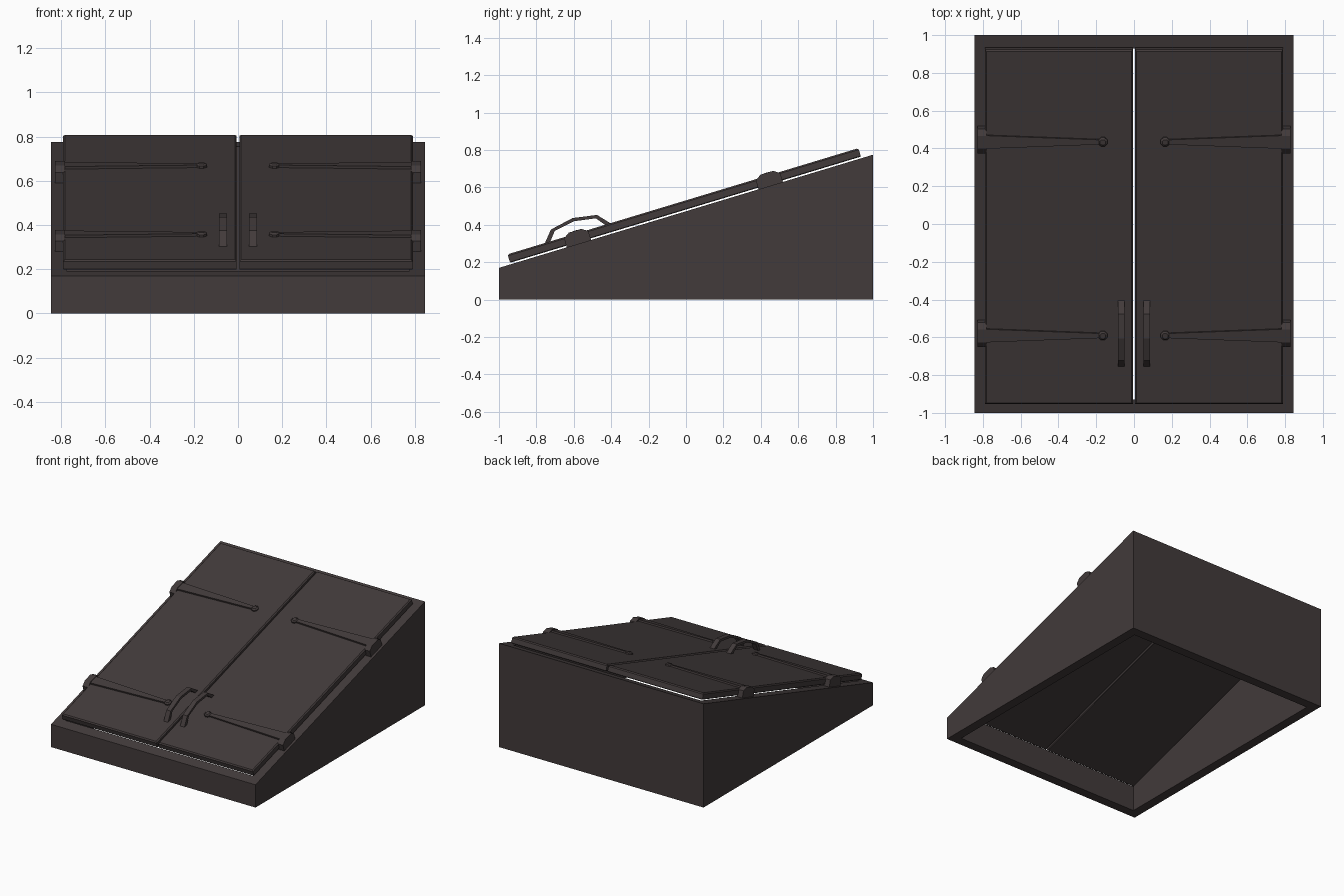
import bpy, bmesh, math
from mathutils import Vector

if "Cube" in bpy.data.objects:
    bpy.data.objects.remove(bpy.data.objects["Cube"])

SLOPE = math.atan2(0.605, 2.0)
CO, SI = math.cos(SLOPE), math.sin(SLOPE)
MID_Z = 0.4725

mat = bpy.data.materials.new("dark_iron_brown")
mat.diffuse_color = (0.054, 0.043, 0.043, 1)
mat.use_nodes = True
mat.node_tree.nodes["Principled BSDF"].inputs["Base Color"].default_value = mat.diffuse_color


def on_slope(x, u, n):
    """x across, u up the slope, n out of the slope."""
    return Vector((x, u * CO - n * SI, MID_Z + u * SI + n * CO))


def make(name, rings, closed=False):
    """Loft rings of points; cap the ends, or join last ring to first."""
    bm = bmesh.new()
    vs = [[bm.verts.new(p) for p in r] for r in rings]
    count = len(vs[0])
    pairs = list(zip(vs, vs[1:])) + ([(vs[-1], vs[0])] if closed else [])
    for a, b in pairs:
        for i in range(count):
            j = (i + 1) % count
            bm.faces.new((a[i], a[j], b[j], b[i]))
    if not closed:
        bm.faces.new(vs[0][::-1])
        bm.faces.new(vs[-1])
    bmesh.ops.recalc_face_normals(bm, faces=bm.faces)
    me = bpy.data.meshes.new(name)
    bm.to_mesh(me)
    bm.free()
    me.materials.append(mat)
    ob = bpy.data.objects.new(name, me)
    bpy.context.collection.objects.link(ob)
    return ob


def rect(x0, x1, u0, u1, n, inset=0.0):
    x0, x1, u0, u1 = x0 + inset, x1 - inset, u0 + inset, u1 - inset
    return [on_slope(x, u, n) for x, u in ((x0, u0), (x1, u0), (x1, u1), (x0, u1))]


# Hollow wedge frame, open above and below
def loop(hx, hy, top):
    return [(x, y, (MID_Z + y * math.tan(SLOPE)) if top else 0.0)
            for x, y in ((-hx, -hy), (hx, -hy), (hx, hy), (-hx, hy))]


W = 0.07
make("frame", [loop(0.845, 1, False), loop(0.845, 1, True),
               loop(0.845 - W, 1 - W, True), loop(0.845 - W, 1 - W, False)], closed=True)

# Handle profile in y, z: outer arc then inner arc
HANDLE = [(-0.76, 0.29), (-0.722, 0.375), (-0.607, 0.436), (-0.476, 0.453), (-0.395, 0.403),
          (-0.43, 0.398), (-0.482, 0.435), (-0.60, 0.419), (-0.702, 0.367), (-0.73, 0.30)]

for side, s in (("left", -1), ("right", 1)):
    # Door panel with bevelled upper edges, floating just above the frame
    x0, x1 = sorted((s * 0.006, s * 0.79))
    d = (x0, x1, -0.98, 0.98)
    make(side + "_door", [rect(*d, 0.009, 0.004), rect(*d, 0.013), rect(*d, 0.048),
                          rect(*d, 0.056, 0.008)])

    # Arched pull handle
    make(side + "_handle", [[(s * x, y, z) for y, z in HANDLE] for x in (0.05, 0.086)])

    for level, u in (("lower", -0.598), ("upper", 0.473)):
        tag = f"{side}_{level}_hinge"
        # Hinge block on the frame edge
        prof = [(-0.068, 0.0), (-0.068, 0.05), (-0.035, 0.072),
                (0.035, 0.072), (0.068, 0.05), (0.068, 0.0)]
        make(tag + "_block", [[on_slope(s * x, u + a, n) for a, n in prof]
                              for x in (0.782, 0.828)])
        # Tapered strap
        make(tag + "_strap", [[on_slope(s * x, u + a, n) for x, a in
                               ((0.80, -0.037), (0.80, 0.037), (0.16, 0.012), (0.16, -0.012))]
                              for n in (0.05, 0.068)])
        # Octagonal stud at the strap tip
        ring = [(math.cos(math.pi * (k + .5) / 4), math.sin(math.pi * (k + .5) / 4))
                for k in range(8)]
        make(tag + "_stud", [[on_slope(s * (0.165 + r * c), u + r * q, n) for c, q in ring]
                             for r, n in ((0.026, 0.05), (0.026, 0.066), (0.016, 0.073))])
